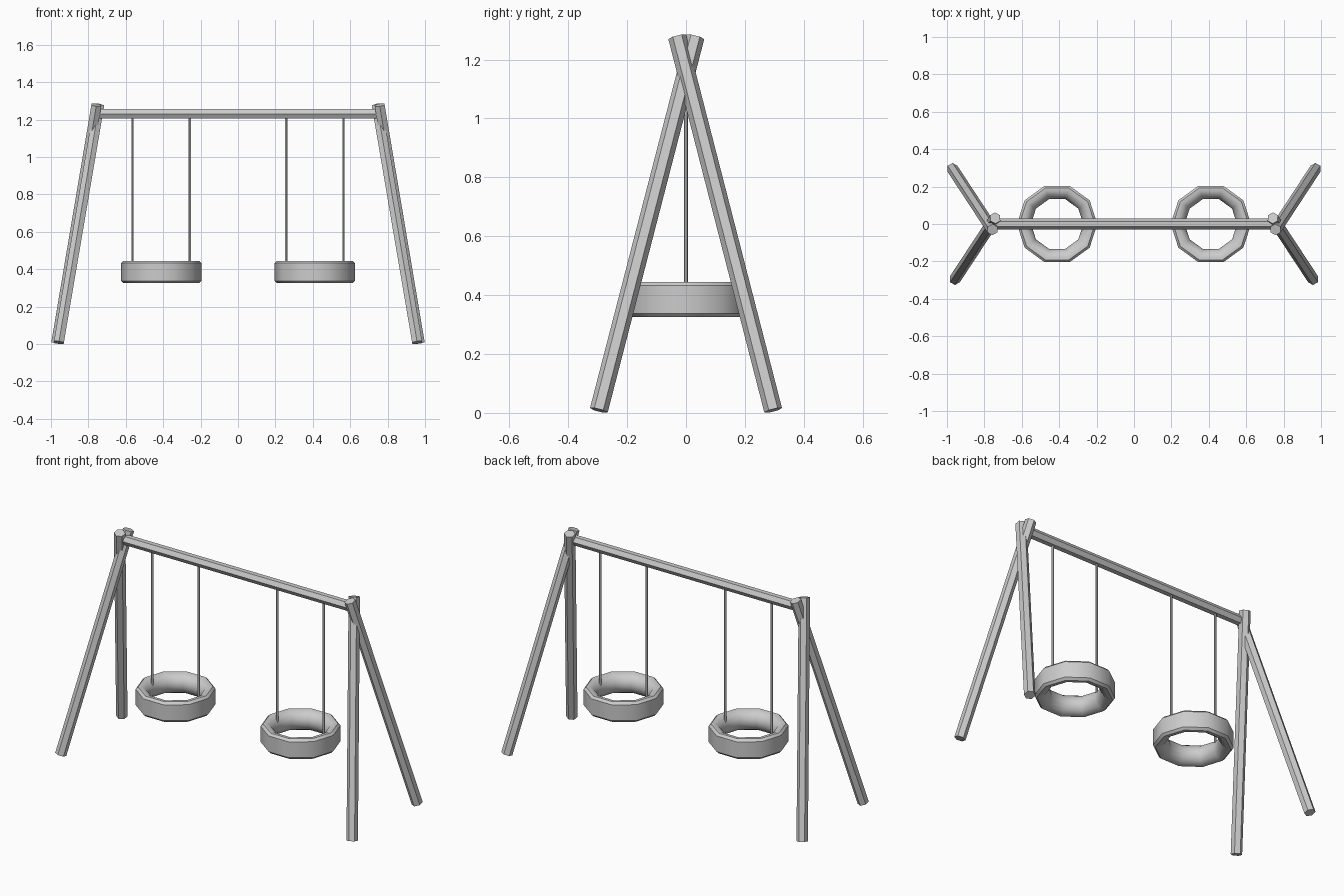
import bpy, bmesh, math
from mathutils import Vector, Matrix

if "Cube" in bpy.data.objects:
    bpy.data.objects.remove(bpy.data.objects["Cube"])


def finish(bm, name, smooth_angle=None):
    bmesh.ops.recalc_face_normals(bm, faces=bm.faces)
    me = bpy.data.meshes.new(name)
    bm.to_mesh(me)
    bm.free()
    ob = bpy.data.objects.new(name, me)
    bpy.context.collection.objects.link(ob)
    if smooth_angle:
        bpy.ops.object.select_all(action='DESELECT')
        ob.select_set(True)
        bpy.context.view_layer.objects.active = ob
        bpy.ops.object.shade_smooth_by_angle(angle=math.radians(smooth_angle))
    return ob


def pole(name, a, b, radius, side, sides=6):
    """Prism from a to b with one corner pointing along 'side'."""
    a, b = Vector(a), Vector(b)
    axis = (b - a).normalized()
    u = Vector(side)
    u = (u - axis * u.dot(axis)).normalized()
    v = axis.cross(u)
    bm = bmesh.new()
    rings = []
    for p in (a, b):
        rings.append([bm.verts.new(p + radius * (u * math.cos(t) + v * math.sin(t)))
                      for t in (2 * math.pi * i / sides for i in range(sides))])
    for i in range(sides):
        j = (i + 1) % sides
        bm.faces.new((rings[0][i], rings[0][j], rings[1][j], rings[1][i]))
    bm.faces.new(rings[0])
    bm.faces.new(rings[1])
    return finish(bm, name)


def tyre(name, centre, profile, sides=10):
    """Lathe a closed (radius, height) profile into a ring."""
    bm = bmesh.new()
    rings = [[bm.verts.new((r * math.cos(t), r * math.sin(t), z)) for r, z in profile]
             for t in (2 * math.pi * i / sides for i in range(sides))]
    n = len(profile)
    for i in range(sides):
        a, b = rings[i], rings[(i + 1) % sides]
        for k in range(n):
            m = (k + 1) % n
            bm.faces.new((a[k], b[k], b[m], a[m]))
    bmesh.ops.transform(bm, matrix=Matrix.Translation(centre), verts=bm.verts)
    return finish(bm, name, 40)


# Chunky outside, rounded inside
half = [(0.215, 0.047), (0.202, 0.06), (0.183, 0.06), (0.160, 0.046), (0.145, 0.024)]
PROFILE = half + [(0.14, 0.0)] + [(r, -z) for r, z in reversed(half)]

# Top beam
pole("top_beam", (-0.757, 0, 1.23), (0.757, 0, 1.23), 0.029, (0, 1, 0))

for s, label in ((-1, "left"), (1, "right")):
    # Crossed legs
    pole(f"front_leg_{label}", (s * 0.958, -0.296, 0.009), (s * 0.742, 0.032, 1.277),
         0.031, (0, 1, 0))
    pole(f"back_leg_{label}", (s * 0.971, 0.296, 0.009), (s * 0.757, -0.030, 1.277),
         0.031, (0, 1, 0))
    # Swing: tyre seat on two ropes
    x = s * 0.411
    tyre(f"tyre_seat_{label}", (x, 0, 0.385), PROFILE)
    for d, side in ((-0.153, "a"), (0.153, "b")):
        pole(f"rope_{label}_{side}", (x + d, 0, 0.39), (x + d, 0, 1.22), 0.007, (0, 1, 0))
